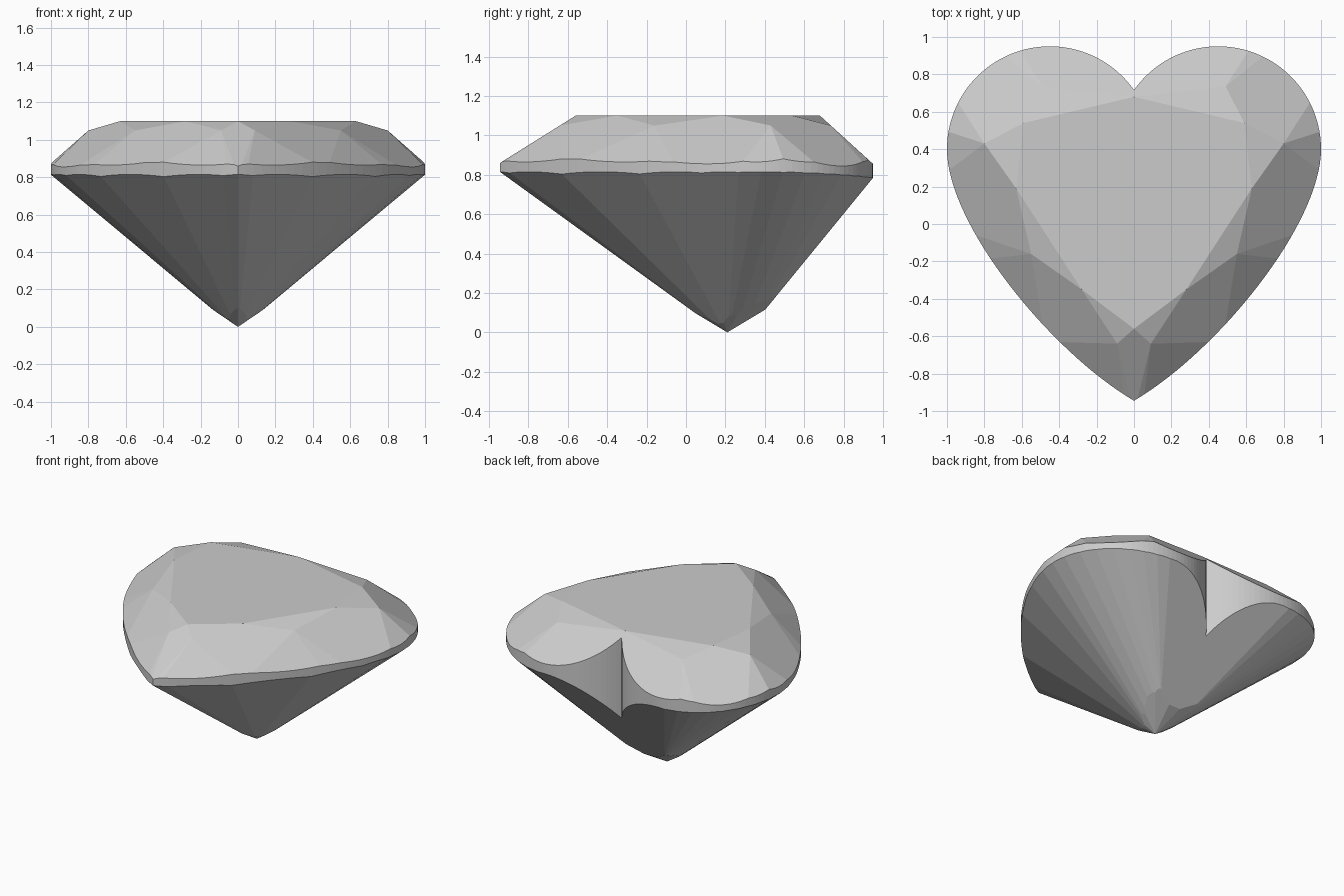
import bpy, bmesh, math
from mathutils import Vector

if "Cube" in bpy.data.objects:
    bpy.data.objects.remove(bpy.data.objects["Cube"])

# Right half of the heart outline: round lobe, then a curve down to the front tip
outline = []
start = math.acos(-0.45 / 0.55)
for i in range(41):
    a = start * (1 - i / 40)
    outline.append(Vector((max(0, 0.45 + 0.55 * math.cos(a)), 0.40 + 0.55 * math.sin(a), 0)))
c0, c1, c2, c3 = (Vector(p) for p in ((1, .4, 0), (1, 0, 0), (.45, -.68, 0), (0, -.945, 0)))
for i in range(1, 33):
    t = i / 32
    s = 1 - t
    outline.append(c0 * s**3 + c1 * 3 * s * s * t + c2 * 3 * s * t * t + c3 * t**3)
outline[0].x = outline[-1].x = 0

# Half prism that the facets are ground from
bm = bmesh.new()
low = [bm.verts.new((p.x, p.y, -0.3)) for p in outline]
high = [bm.verts.new((p.x, p.y, 1.4)) for p in outline]
bm.faces.new(low)
bm.faces.new(high[::-1])
for i in range(len(low)):
    j = (i + 1) % len(low)
    bm.faces.new((low[i], high[i], high[j], low[j]))
bmesh.ops.recalc_face_normals(bm, faces=bm.faces)


def grind(co, no):
    """Cut away everything on the normal side of a plane and close the cut."""
    geom = bm.verts[:] + bm.edges[:] + bm.faces[:]
    cut = bmesh.ops.bisect_plane(bm, geom=geom, dist=1e-5, plane_co=co,
                                 plane_no=no.normalized(), clear_outer=True)["geom_cut"]
    edges = [e for e in cut if isinstance(e, bmesh.types.BMEdge) and e.is_valid]
    if len(edges) > 2:
        bmesh.ops.edgeloop_fill(bm, edges=edges)


def direction(deg):
    return Vector((math.cos(math.radians(deg)), math.sin(math.radians(deg)), 0))


def reach(n):
    return max(n.dot(p) for p in outline)


def grind_points(a, b, c):
    no = (b - a).cross(c - a)
    grind(a, no if no.z > 0 else -no)


# Pavilion main facets, tangent to the girdle
axis = Vector((0, 0.21, 0))
up = Vector((0, 0, 1))
for i in range(15):
    deg = -62 + 152 * i / 14
    n = direction(deg)
    k = max(0, n.y) ** 2
    drop, rim = 0.02 + 0.10 * k, 0.815 - 0.03 * k
    slope = (rim + drop) / (reach(n) - n.dot(axis))
    grind(axis - up * drop, n * slope - up)

# Shallow culet facets at the bottom point
for deg in (-62, -30, 0, 30, 60, 90):
    n = direction(deg)
    grind(axis, n * (0.68 - 0.08 * max(0, n.y)) - up)

# Crown: table, star, main and girdle facets
T = [Vector((x, y, 1.1)) for x, y in ((0, .68), (.59, .54), (.63, .19), (.28, -.35), (0, -.56))]
M = [Vector((x, y, 1.05)) for x, y in ((.49, .735), (.8, .43), (.55, -.16), (.09, -.64))]
grind(T[0], up)
for i in range(4):
    grind_points(T[i], M[i], T[i + 1])
for i in range(1, 4):
    grind_points(T[i], M[i - 1], M[i])
for t, m in ((T[0], M[0]), (T[4], M[3])):
    grind_points(t, m, Vector((-m.x, m.y, m.z)))
for m, angles in zip(M, ((60, 85), (25, -5), (-30, -37), (-52, -65))):
    for deg in angles:
        n = direction(deg)
        grind(m, n * (0.185 / (reach(n) - n.dot(m))) + up)

# Clean convex half, open on the mirror plane
points = [v.co.copy() for v in bm.verts]
bm.free()
bm = bmesh.new()
for p in points:
    bm.verts.new(p)
bmesh.ops.remove_doubles(bm, verts=bm.verts, dist=2e-4)
bmesh.ops.convex_hull(bm, input=bm.verts)
bmesh.ops.delete(bm, geom=[v for v in bm.verts if not v.link_faces], context='VERTS')
middle = [f for f in bm.faces if all(abs(v.co.x) < 1e-4 for v in f.verts)]
bmesh.ops.delete(bm, geom=middle, context='FACES')
bmesh.ops.dissolve_limit(bm, angle_limit=math.radians(0.4), verts=bm.verts, edges=bm.edges)
bmesh.ops.recalc_face_normals(bm, faces=bm.faces)
if sum(f.normal.z * f.calc_area() for f in bm.faces if f.calc_center_median().z > 1.09) < 0:
    bmesh.ops.reverse_faces(bm, faces=bm.faces)

mesh = bpy.data.meshes.new("heart_gem")
bm.to_mesh(mesh)
bm.free()
gem = bpy.data.objects.new("heart_gem", mesh)
bpy.context.collection.objects.link(gem)
mirror = gem.modifiers.new("mirror", 'MIRROR')
mirror.use_clip = True
mirror.merge_threshold = 0.0005

# Single pale grey stone
stone = bpy.data.materials.new("pale_grey_stone")
stone.diffuse_color = (0.6, 0.6, 0.6, 1)
stone.use_nodes = True
stone.node_tree.nodes["Principled BSDF"].inputs["Base Color"].default_value = stone.diffuse_color
mesh.materials.append(stone)
